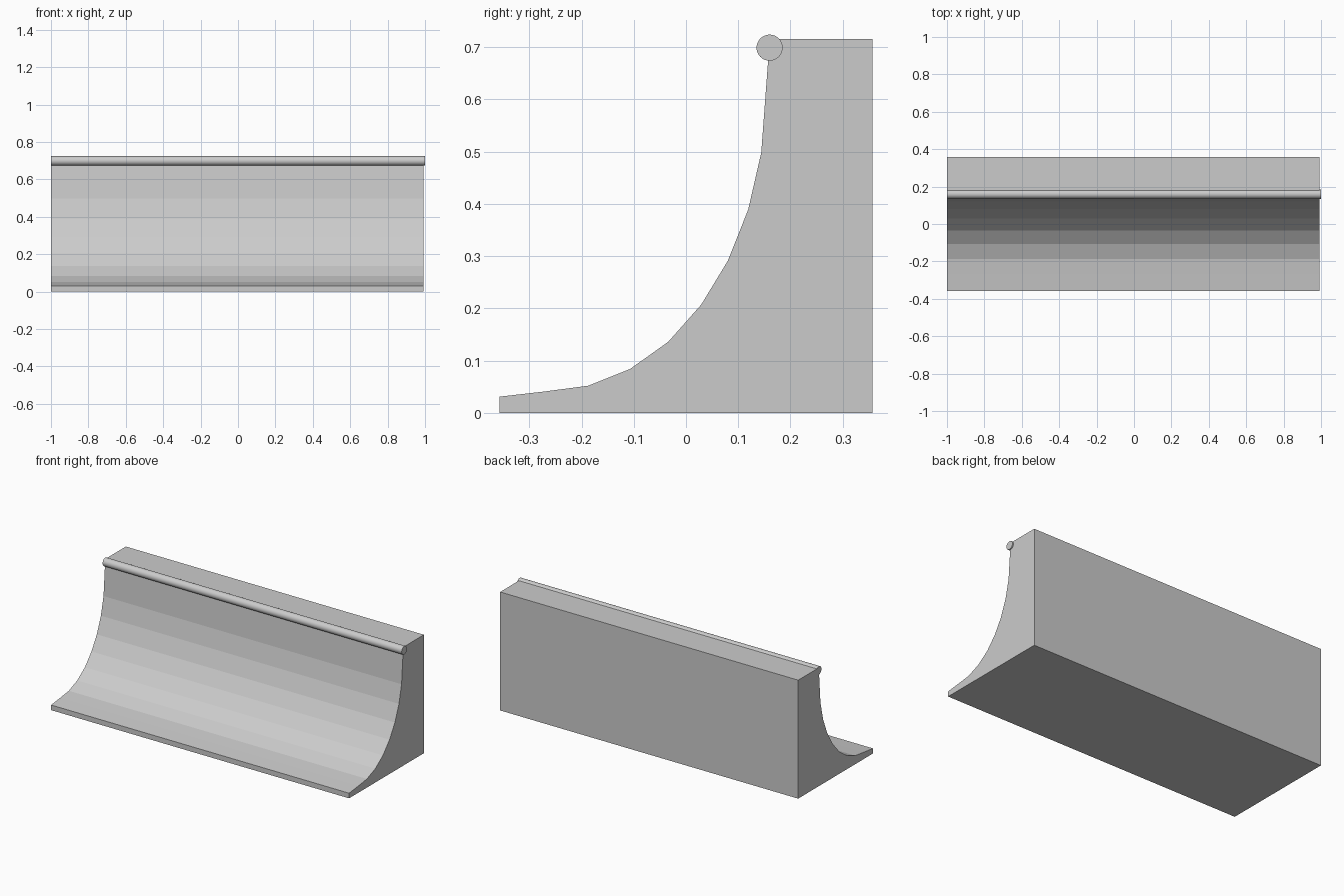
import bpy, bmesh
from math import pi
from mathutils import Matrix

if "Cube" in bpy.data.objects:
    bpy.data.objects.remove(bpy.data.objects["Cube"])


def make_object(name, bm):
    bmesh.ops.recalc_face_normals(bm, faces=bm.faces)
    mesh = bpy.data.meshes.new(name)
    bm.to_mesh(mesh)
    bm.free()
    obj = bpy.data.objects.new(name, mesh)
    bpy.context.collection.objects.link(obj)
    return obj


# Ramp body: side profile (y, z) extruded along x, faceted
profile = [(0.357, 0.0), (0.357, 0.716), (0.16, 0.716), (0.157, 0.672),
           (0.144, 0.498), (0.119, 0.389), (0.08, 0.291), (0.029, 0.207),
           (-0.034, 0.136), (-0.107, 0.084), (-0.187, 0.052),
           (-0.27, 0.041), (-0.357, 0.031), (-0.357, 0.0)]
left, right = -1.0, 0.993
bm = bmesh.new()
face = bm.faces.new([bm.verts.new((left, y, z)) for y, z in profile])
ext = bmesh.ops.extrude_face_region(bm, geom=[face], use_keep_orig=True)
bmesh.ops.translate(bm, vec=(right - left, 0, 0),
                    verts=[g for g in ext["geom"] if isinstance(g, bmesh.types.BMVert)])
make_object("ramp_body", bm)

# Coping rail: smooth pipe along the top lip
bm = bmesh.new()
bmesh.ops.create_cone(bm, cap_ends=True, segments=32, radius1=0.025, radius2=0.025,
                      depth=2.0,
                      matrix=Matrix.Translation((0, 0.16, 0.699)) @ Matrix.Rotation(pi / 2, 4, 'Y'))
for f in bm.faces:
    f.smooth = len(f.verts) == 4
for e in bm.edges:
    e.smooth = all(f.smooth for f in e.link_faces)
make_object("coping_rail", bm)
